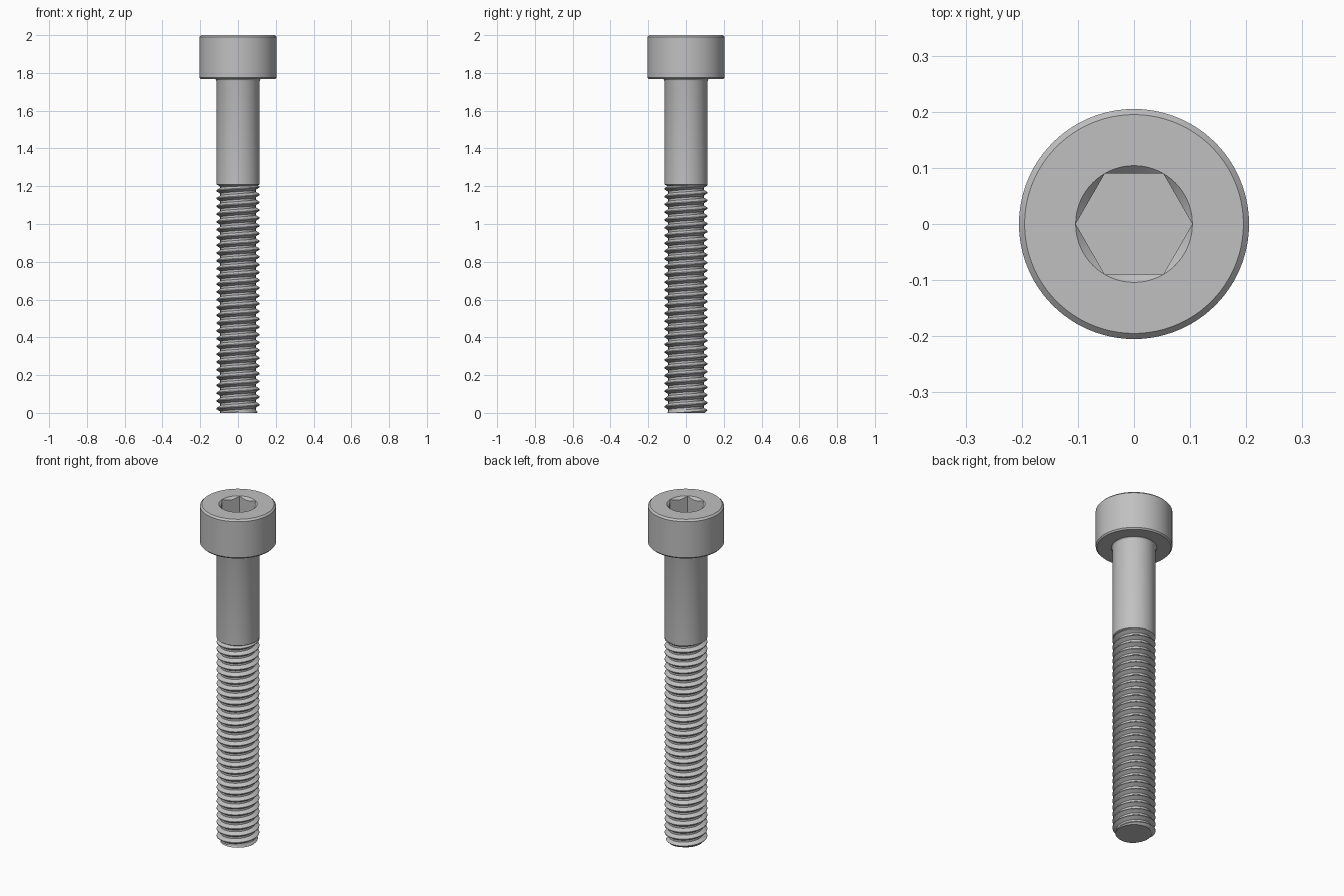
import bpy, bmesh
from math import pi, cos, sin, radians

if "Cube" in bpy.data.objects:
    bpy.data.objects.remove(bpy.data.objects["Cube"], do_unlink=True)

SEGS = 96
SHANK_R, HEAD_R, ROOT_R = 0.115, 0.205, 0.094
HEAD_Z, THREAD_TOP, PITCH = 1.768, 1.21, 0.0412
HEX_CORNER, HEX_DEPTH = 0.104, 0.125

steel = bpy.data.materials.new("steel grey")
steel.use_nodes = True
steel.diffuse_color = (0.53, 0.53, 0.53, 1)
steel.node_tree.nodes["Principled BSDF"].inputs["Base Color"].default_value = steel.diffuse_color


def finish(name, bm):
    """Weld, orient and smooth a mesh, then add it to the scene."""
    bmesh.ops.remove_doubles(bm, verts=bm.verts[:], dist=1e-5)
    bmesh.ops.recalc_face_normals(bm, faces=bm.faces[:])
    mesh = bpy.data.meshes.new(name)
    bm.to_mesh(mesh)
    bm.free()
    mesh.materials.append(steel)
    obj = bpy.data.objects.new(name, mesh)
    bpy.context.collection.objects.link(obj)
    bpy.ops.object.select_all(action='DESELECT')
    obj.select_set(True)
    bpy.context.view_layer.objects.active = obj
    bpy.ops.object.shade_smooth_by_angle(angle=radians(25))


def sweep(rows, cap_first=False, cap_last=False):
    """Skin rows around z; each row maps an angle to (radius, height)."""
    bm = bmesh.new()
    grid = []
    for row in rows:
        ring = []
        for s in range(SEGS + 1):
            a = 2 * pi * s / SEGS
            r, z = row(a)
            ring.append(bm.verts.new((r * cos(a), r * sin(a), z)))
        grid.append(ring)
    for low, high in zip(grid, grid[1:]):
        for s in range(SEGS):
            bm.faces.new((low[s], low[s + 1], high[s + 1], high[s]))
    if cap_first:
        bm.faces.new(grid[0][:SEGS])
    if cap_last:
        bm.faces.new(grid[-1][:SEGS])
    return bm


def circle(r, z):
    return lambda a: (r, z)


# Head: chamfered cylinder with a countersunk hexagonal socket
def hex_radius(a):
    return HEX_CORNER * cos(pi / 6) / cos(a % (pi / 3) - pi / 6)


def socket_rim(a):
    r = hex_radius(a)
    return r, 2 - (HEX_CORNER - r)


def socket_floor(a):
    return hex_radius(a), 2 - HEX_DEPTH


finish("head", sweep([
    circle(SHANK_R - 0.01, HEAD_Z), circle(HEAD_R - 0.007, HEAD_Z),
    circle(HEAD_R, HEAD_Z + 0.008), circle(HEAD_R, 1.99),
    circle(HEAD_R - 0.01, 2), circle(HEX_CORNER, 2),
    socket_rim, socket_floor], cap_last=True))

# Shank: plain cylinder, tapered into the thread and flared under the head
finish("shank", sweep([
    circle(ROOT_R - 0.004, THREAD_TOP - 0.014), circle(SHANK_R, THREAD_TOP),
    circle(SHANK_R, HEAD_Z - 0.012), circle(SHANK_R + 0.002, HEAD_Z - 0.005),
    circle(SHANK_R + 0.007, HEAD_Z)]))

# Thread: right-handed helix with flat crests and roots, chamfered at the tip
CREST, FLANK, ROOT = 0.1, 0.42, 0.68


def thread_radius(a, z):
    t = (z / PITCH - a / (2 * pi)) % 1
    if t < CREST:
        depth = 0
    elif t < FLANK:
        depth = (t - CREST) / (FLANK - CREST)
    elif t < ROOT:
        depth = 1
    else:
        depth = (1 - t) / (1 - ROOT)
    r = SHANK_R - depth * (SHANK_R - ROOT_R)
    return min(r, 0.099 + z)


def thread_row(turn):
    def row(a):
        z = (turn + a / (2 * pi)) * PITCH
        z = min(max(z, 0), THREAD_TOP)
        return thread_radius(a, z), z
    return row


turns = int(THREAD_TOP / PITCH) + 2
finish("thread", sweep(
    [thread_row(n + t) for n in range(-1, turns) for t in (0, CREST, FLANK, ROOT)],
    cap_first=True))
